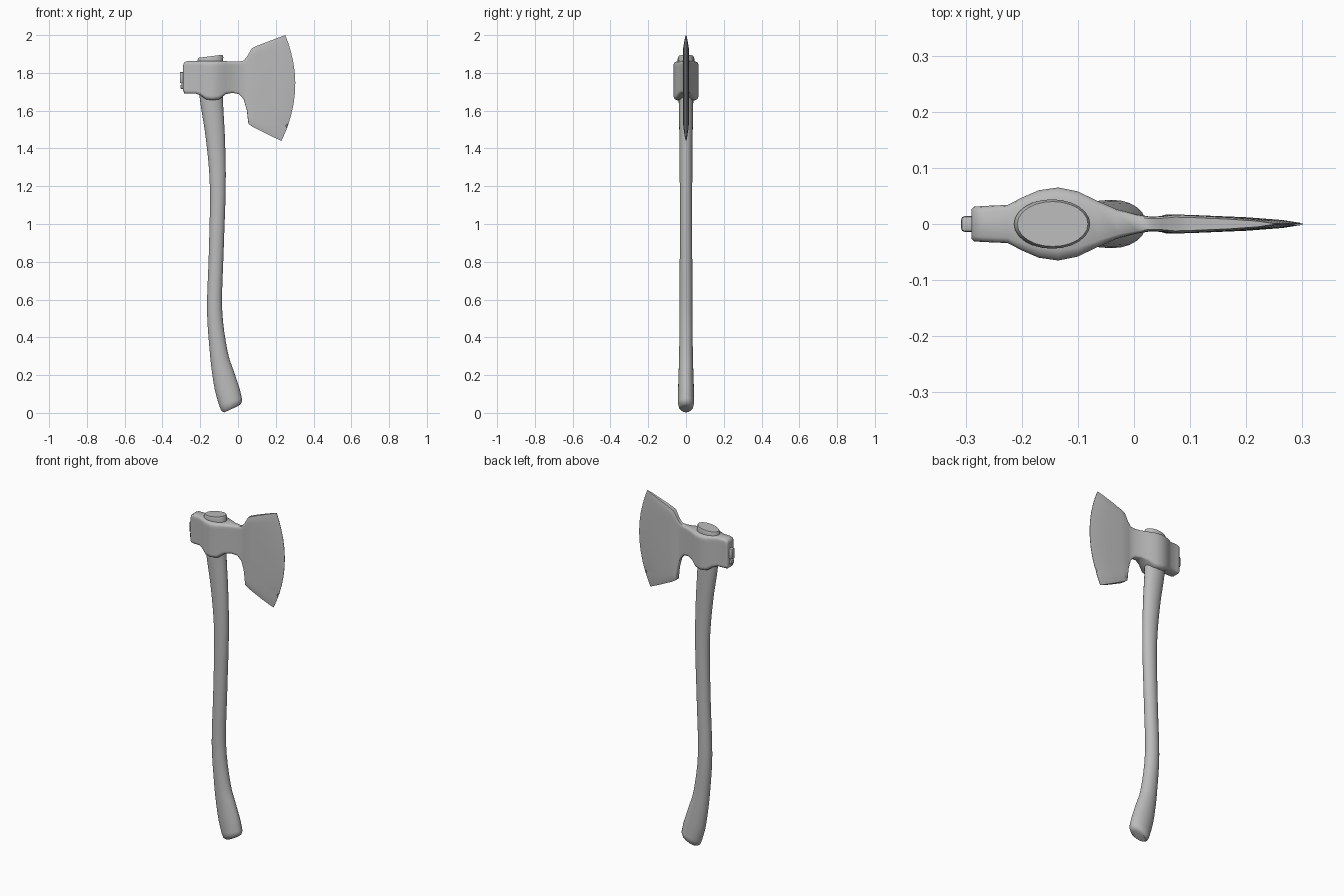
import bpy, bmesh, math

cube = bpy.data.objects.get("Cube")
if cube:
    bpy.data.objects.remove(cube, do_unlink=True)

grey = bpy.data.materials.new("plain grey")
grey.use_nodes = True
colour = (0.5, 0.5, 0.5, 1)
grey.diffuse_color = colour
bsdf = next(n for n in grey.node_tree.nodes if n.type == 'BSDF_PRINCIPLED')
bsdf.inputs["Base Color"].default_value = colour
bsdf.inputs["Roughness"].default_value = 0.6


def finish(name, bm, angle=40):
    bmesh.ops.recalc_face_normals(bm, faces=bm.faces)
    mesh = bpy.data.meshes.new(name)
    bm.to_mesh(mesh)
    bm.free()
    mesh.materials.append(grey)
    ob = bpy.data.objects.new(name, mesh)
    bpy.context.collection.objects.link(ob)
    bpy.ops.object.select_all(action='DESELECT')
    ob.select_set(True)
    bpy.context.view_layer.objects.active = ob
    bpy.ops.object.shade_smooth_by_angle(angle=math.radians(angle))
    return ob


def loft(name, rings, angle=40):
    """Skin a list of closed rings and cap both ends."""
    bm = bmesh.new()
    loops = [[bm.verts.new(p) for p in ring] for ring in rings]
    n = len(loops[0])
    for a, b in zip(loops, loops[1:]):
        for i in range(n):
            j = (i + 1) % n
            bm.faces.new((a[i], a[j], b[j], b[i]))
    bm.faces.new(loops[0])
    bm.faces.new(loops[-1])
    return finish(name, bm, angle)


def smooth_path(rows, steps):
    """Catmull-Rom interpolation between rows of numbers."""
    out = []
    for k in range(len(rows) - 1):
        p0, p1, p2 = rows[max(k - 1, 0)], rows[k], rows[k + 1]
        p3 = rows[min(k + 2, len(rows) - 1)]
        for s in range(steps):
            t = s / steps
            out.append([0.5 * (2 * b + (c - a) * t + (2 * a - 5 * b + 4 * c - d) * t * t
                               + (3 * b - a - 3 * c + d) * t ** 3)
                        for a, b, c, d in zip(p0, p1, p2, p3)])
    return out + [rows[-1]]


# Handle: back x, back z, front x, front z, half width
butt = [(-0.072, 0.003, 0.000, 0.036, 0.026),
        (-0.088, 0.010, 0.016, 0.048, 0.037),
        (-0.098, 0.035, 0.022, 0.068, 0.043)]
shaft = [butt[-1],
         (-0.120, 0.11, 0.008, 0.13, 0.042),
         (-0.137, 0.21, -0.022, 0.22, 0.039),
         (-0.150, 0.33, -0.056, 0.33, 0.036),
         (-0.164, 0.55, -0.084, 0.55, 0.034),
         (-0.154, 0.86, -0.076, 0.86, 0.033),
         (-0.149, 1.20, -0.065, 1.20, 0.033),
         (-0.170, 1.45, -0.069, 1.45, 0.035),
         (-0.203, 1.67, -0.080, 1.67, 0.039),
         (-0.214, 1.868, -0.078, 1.884, 0.044)]
top = [(-0.208, 1.880, -0.082, 1.896, 0.040)]
rings = []
for xb, zb, xf, zf, w in butt[:2] + smooth_path(shaft, 4) + top:
    ring = []
    for i in range(24):
        a = math.tau * i / 24
        u = 0.5 + 0.5 * math.cos(a)
        ring.append((xb + (xf - xb) * u, w * math.sin(a), zb + (zf - zb) * u))
    rings.append(ring)
loft("handle", rings)

# Axe head: top x, top z, bottom x, bottom z, forward bow, half thickness
columns = [(-0.290, 1.842, -0.290, 1.705, 0, 0.026),
           (-0.285, 1.856, -0.285, 1.692, 0, 0.031),
           (-0.270, 1.862, -0.270, 1.690, 0, 0.032),
           (-0.225, 1.862, -0.225, 1.690, 0, 0.034),
           (-0.200, 1.862, -0.200, 1.682, 0, 0.047),
           (-0.170, 1.862, -0.170, 1.660, 0, 0.060),
           (-0.135, 1.862, -0.135, 1.655, 0, 0.065),
           (-0.100, 1.862, -0.100, 1.660, 0, 0.058),
           (-0.065, 1.862, -0.065, 1.687, 0, 0.041),
           (-0.030, 1.860, -0.030, 1.694, 0, 0.026),
           (0.005, 1.860, 0.005, 1.688, 0, 0.017),
           (0.030, 1.865, 0.030, 1.660, 0, 0.013),
           (0.050, 1.890, 0.047, 1.600, 0, 0.014),
           (0.073, 1.930, 0.055, 1.530, 0.005, 0.017),
           (0.100, 1.943, 0.080, 1.513, 0.015, 0.016),
           (0.170, 1.970, 0.150, 1.478, 0.040, 0.012),
           (0.220, 1.989, 0.200, 1.454, 0.055, 0.007),
           (0.250, 2.000, 0.230, 1.440, 0.063, 0.001)]
rows = [0, 0.03, 0.08, 0.12, 0.145, 0.17, 0.25, 0.35, 0.45,
        0.55, 0.65, 0.75, 0.85, 0.92, 0.97, 1]
rings = []
for c, (xt, zt, xb, zb, bow, h) in enumerate(columns):
    side = []
    for v in rows:
        x = xb + (xt - xb) * v + bow * (1 - (2 * v - 1) ** 2)
        if c == len(columns) - 1 and v == 0.145:   # small chip in the cutting edge
            x -= 0.012
        rim = 0.72 if v in (0, 1) else 0.94 if v in (0.03, 0.97) else 1
        side.append((x, h * rim, zb + (zt - zb) * v))
    rings.append(side + [(x, -y, z) for x, y, z in reversed(side)])
loft("axe_head", rings, 50)


# Raised blocks on the back of the head
def block(name, x0, x1, half_y, z0, z1, bevel):
    bm = bmesh.new()
    bmesh.ops.create_cube(bm, size=1)
    for v in bm.verts:
        v.co = (x0 + (x1 - x0) * (v.co.x + 0.5), 2 * half_y * v.co.y,
                z0 + (z1 - z0) * (v.co.z + 0.5))
    bmesh.ops.bevel(bm, geom=bm.edges[:], offset=bevel, segments=2,
                    profile=0.5, affect='EDGES')
    return finish(name, bm)


block("poll_knob_upper", -0.308, -0.27, 0.014, 1.745, 1.805, 0.006)
block("poll_knob_lower", -0.304, -0.27, 0.013, 1.715, 1.738, 0.004)
